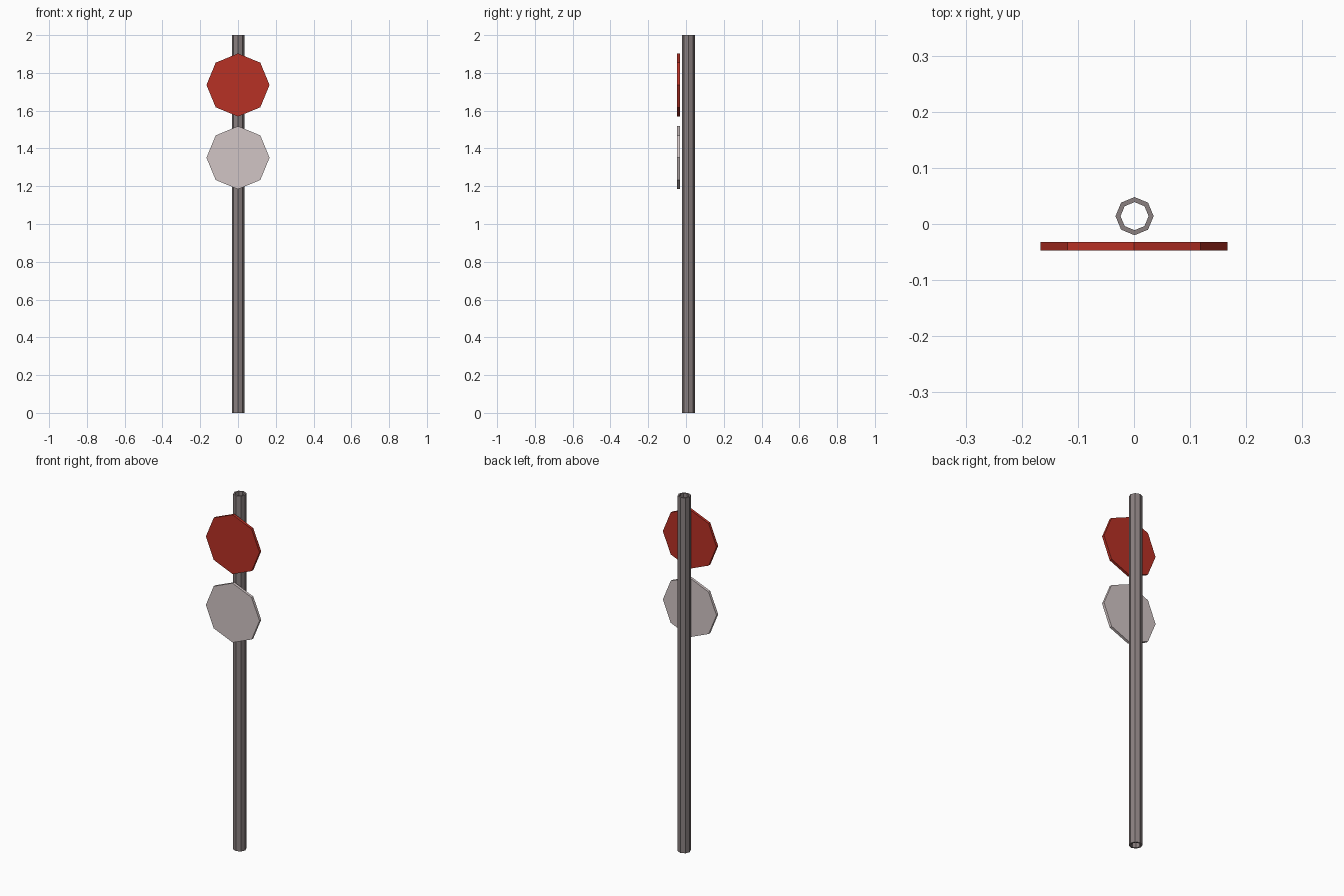
import bpy, bmesh, math
from mathutils import Matrix

if "Cube" in bpy.data.objects:
    bpy.data.objects.remove(bpy.data.objects["Cube"])

SIDES = 8


def material(name, srgb):
    lin = [((c + 0.055) / 1.055) ** 2.4 for c in srgb]
    m = bpy.data.materials.new(name)
    m.diffuse_color = (*lin, 1)
    m.use_nodes = True
    m.node_tree.nodes["Principled BSDF"].inputs["Base Color"].default_value = m.diffuse_color
    return m


def finish(bm, name, mat):
    bmesh.ops.recalc_face_normals(bm, faces=bm.faces)
    me = bpy.data.meshes.new(name)
    bm.to_mesh(me)
    bm.free()
    me.materials.append(mat)
    ob = bpy.data.objects.new(name, me)
    bpy.context.collection.objects.link(ob)
    return ob


def tube(name, x, y, z0, z1, r_out, r_in, mat):
    # hollow octagonal post with open bore
    bm = bmesh.new()
    rings = []
    for r, z in ((r_out, z0), (r_out, z1), (r_in, z1), (r_in, z0)):
        rings.append([bm.verts.new((x + r * math.sin(i * math.tau / SIDES),
                                    y + r * math.cos(i * math.tau / SIDES), z))
                      for i in range(SIDES)])
    for k in range(4):
        a, b = rings[k], rings[(k + 1) % 4]
        for i in range(SIDES):
            j = (i + 1) % SIDES
            bm.faces.new((a[i], a[j], b[j], b[i]))
    return finish(bm, name, mat)


def disc(name, z, mat):
    # thin octagonal plate facing the front, one corner pointing up
    bm = bmesh.new()
    bmesh.ops.create_cone(bm, cap_ends=True, segments=SIDES, radius1=0.167,
                          radius2=0.167, depth=0.015,
                          matrix=Matrix.Translation((0, -0.040, z))
                          @ Matrix.Rotation(math.pi / 2, 4, 'X'))
    return finish(bm, name, mat)


grey = material("post grey", (0.54, 0.50, 0.50))
red = material("reflector red", (0.72, 0.19, 0.145))
white = material("reflector white", (0.82, 0.77, 0.77))

tube("post", 0.001, 0.014, 0, 2, 0.034, 0.025, grey)
disc("upper_reflector", 1.736, red)
disc("lower_reflector", 1.351, white)
